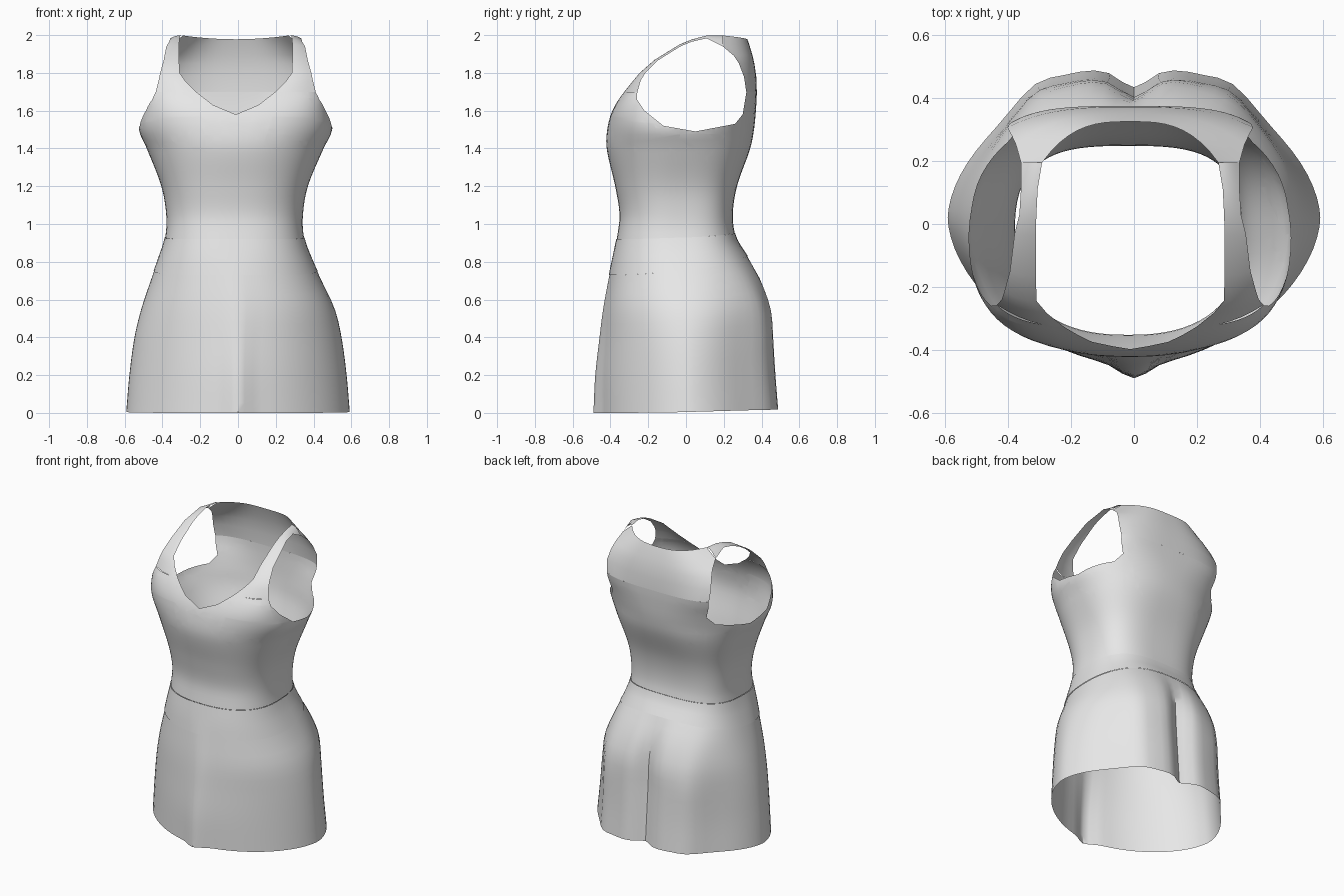
import bpy, bmesh, math
from mathutils import Vector

if "Cube" in bpy.data.objects:
    bpy.data.objects.remove(bpy.data.objects["Cube"])

COLS = 72
YOKE = 1.70      # height where the straps and back yoke start
fabric = bpy.data.materials.new("light_grey_fabric")
fabric.diffuse_color = (0.8, 0.8, 0.8, 1)
fabric.use_nodes = True
fabric.node_tree.nodes["Principled BSDF"].inputs["Base Color"].default_value = fabric.diffuse_color

# Body stations: height, half width, front y, back y,
# front roundness, back roundness, x offset
BODY = [
    (0.00, .592, -.450, .490, 1.75, 1.75, .000),
    (0.20, .575, -.450, .475, 1.75, 1.75, .000),
    (0.40, .548, -.437, .460, 1.85, 1.85, .000),
    (0.55, .512, -.425, .450, 2.0, 2.0, .000),
    (0.70, .452, -.405, .400, 2.15, 2.2, -.010),
    (0.83, .400, -.385, .325, 2.3, 2.5, -.016),
    (0.93, .367, -.365, .265, 2.4, 2.9, -.018),
    (1.05, .362, -.352, .248, 2.4, 3.1, -.018),
    (1.20, .388, -.375, .270, 2.4, 3.0, -.018),
    (1.40, .468, -.420, .340, 2.3, 2.5, -.015),
    (1.50, .512, -.417, .360, 2.5, 2.3, -.013),
    (1.60, .500, -.390, .370, 3.2, 2.7, -.012),
    (1.70, .480, -.330, .375, 4.0, 3.5, -.012),
    (1.80, .455, -.235, .370, 4.4, 3.9, -.010),
]


def station(z):
    """Smoothly interpolated body section at height z."""
    k = 0
    while k < len(BODY) - 2 and z > BODY[k + 1][0]:
        k += 1

    def slope(i, c):
        a, b = BODY[max(i - 1, 0)], BODY[min(i + 1, len(BODY) - 1)]
        return (b[c] - a[c]) / (b[0] - a[0])
    p, q = BODY[k], BODY[k + 1]
    h = q[0] - p[0]
    t = (z - p[0]) / h
    return [(2*t**3 - 3*t*t + 1) * p[c] + (t**3 - 2*t*t + t) * h * slope(k, c)
            + (3*t*t - 2*t**3) * q[c] + (t**3 - t*t) * h * slope(k + 1, c)
            for c in range(1, 7)]


def body_point(ang, z):
    half, front, back, nf, nb, off = station(z)
    c, s = math.cos(ang), math.sin(ang)
    n = nb if s > 0 else nf
    x = half * math.copysign(abs(c) ** (2 / n), c)
    y = (front + back) / 2 + (back - front) / 2 * math.copysign(abs(s) ** (2 / n), s)
    # centre back cleft, seat fullness and centre front pleat of the skirt
    low = max(0, 1 - z / .83)
    if s > 0:
        y -= .055 * min(1, low * 3) * math.exp(-(x / .06) ** 2)
        y += .022 * min(1, low * 2) * math.exp(-((abs(x) - .17) / .09) ** 2)
        y += .050 * min(1, low * 2) * math.exp(-((abs(x) - .31) / .09) ** 2)
    else:
        y -= .04 * low * math.exp(-(x / .06) ** 2)
    return Vector((x + off, y, z))


def body_y(x, back):
    """Body y at offset-free x on the yoke line."""
    half, f, b, nf, nb, _ = station(YOKE)
    n = nb if back else nf
    d = (b - f) / 2 * (1 - min(1, abs(x) / half) ** n) ** (1 / n)
    return (f + b) / 2 + (d if back else -d)


def body_x(y):
    """Body half width at y on the yoke line."""
    half, f, b, nf, nb, _ = station(YOKE)
    mid = (f + b) / 2
    n = nb if y > mid else nf
    return half * (1 - (abs(y - mid) / (b - f) * 2) ** n) ** (1 / n)


def loft(bottom, top, rows, swell=0.0):
    """Open tube following the body between two edge-height functions."""
    bm = bmesh.new()
    rings = []
    for r in range(rows + 1):
        t = r / rows
        ring = []
        for i in range(COLS):
            a = 2 * math.pi * i / COLS
            p = body_point(a, bottom(a) * (1 - t) + top(a) * t)
            ring.append(bm.verts.new((p.x * (1 + swell), p.y * (1 + swell), p.z)))
        rings.append(ring)
    for lo, hi in zip(rings, rings[1:]):
        for i in range(COLS):
            j = (i + 1) % COLS
            bm.faces.new((lo[i], lo[j], hi[j], hi[i]))
    return bm


def cut_opening(bm, outline, axes, region):
    """Cut a convex counter-clockwise outline out of the faces in a region."""
    u, v = axes
    sides = []
    for p, q in zip(outline, outline[1:] + outline[:1]):
        co, no = Vector(), Vector()
        co[u], co[v] = p
        no[u], no[v] = q[1] - p[1], p[0] - q[0]
        sides.append((co, no.normalized()))
    for co, no in sides:
        faces = [f for f in bm.faces if region(f.calc_center_median())]
        edges = {e for f in faces for e in f.edges}
        verts = {w for f in faces for w in f.verts}
        bmesh.ops.bisect_plane(bm, geom=faces + list(edges) + list(verts),
                               dist=1e-5, plane_co=co, plane_no=no)
    inside = []
    for f in bm.faces:
        c = f.calc_center_median()
        if region(c) and all((c - co).dot(no) < 0 for co, no in sides):
            inside.append(f)
    bmesh.ops.delete(bm, geom=inside, context='FACES')


def add_grid(bm, rows, flip=False):
    grid = [[bm.verts.new(p) for p in row] for row in rows]
    for lo, hi in zip(grid, grid[1:]):
        for i in range(len(lo) - 1):
            quad = (lo[i], lo[i + 1], hi[i + 1], hi[i])
            bm.faces.new(quad[::-1] if flip else quad)


def finish(bm, name):
    me = bpy.data.meshes.new(name)
    bm.to_mesh(me)
    bm.free()
    ob = bpy.data.objects.new(name, me)
    bpy.context.collection.objects.link(ob)
    me.materials.append(fabric)
    bpy.ops.object.select_all(action='DESELECT')
    ob.select_set(True)
    bpy.context.view_layer.objects.active = ob
    bpy.ops.object.shade_smooth_by_angle(angle=math.radians(40))


# Seam heights around the body, rising toward the back
def rear(a):
    return (1 + math.sin(a)) / 2


def hem(a):
    return .02 * rear(a) ** 2


def band_bottom(a):
    return .73 + .10 * rear(a) ** 2


def band_top(a):
    return .92 + .03 * rear(a) ** 2


# Skirt and waistband
finish(loft(hem, band_bottom, 14), "skirt")
finish(loft(band_bottom, band_top, 4, .008), "waistband")

# Bodice with neckline and lower armholes
OFF = -.012
bodice = loft(band_top, lambda a: YOKE, 24)
neck_half = [(.12, 1.63), (.21, YOKE), (.22, 1.75)]
neck = [(OFF, 1.58)] + [(x + OFF, z) for x, z in neck_half] \
    + [(-x + OFF, z) for x, z in reversed(neck_half)]
cut_opening(bodice, neck, (0, 2), lambda c: c.y < 0 and c.z > 1.4)
armhole = [(-.255, 1.75), (-.26, 1.66), (-.22, 1.60), (-.12, 1.52), (.05, 1.49),
           (.26, 1.53), (.30, 1.58), (.32, 1.70), (.322, 1.75)]
for side in (-1, 1):
    cut_opening(bodice, armhole, (1, 2), lambda c: c.x * side > .2 and c.z > 1.35)
finish(bodice, "bodice")

# Shoulder straps: armhole edge and neck edge, from chest to shoulder
strap = [((body_x(-.257), -.257, YOKE), (.21, body_y(.21, False), YOKE)),
         ((.408, -.240, 1.76), (.265, -.283, 1.755)),
         ((.400, -.215, 1.80), (.297, -.245, 1.80)),
         ((.382, -.150, 1.865), (.300, -.165, 1.870)),
         ((.367, -.030, 1.940), (.300, -.035, 1.950)),
         ((.352, .030, 1.965), (.298, .030, 1.977)),
         ((.347, .110, 1.983), (.294, .110, 1.998)),
         ((.347, .195, 1.940), (.280, .195, 1.998))]
for side, name in ((-1, "left_strap"), (1, "right_strap")):
    bm = bmesh.new()
    rows = []
    for outer, inner in strap:
        o, i = Vector(outer), Vector(inner)
        row = []
        for k in range(7):
            t = k / 6
            p = i.lerp(o, t)
            if o.z == YOKE:
                p.y = body_y(p.x, False)
            else:
                p.y = i.y + (o.y - i.y) * t ** 2
                p.z = i.z + (o.z - i.z) * t ** 2
            row.append((side * p.x + OFF, p.y, p.z))
        rows.append(row)
    add_grid(bm, rows, side < 0)
    finish(bm, name)

# Back yoke: armhole edge point and centre back point for each row
yoke = [((body_x(.319), .319, YOKE), (.375, YOKE)),
        ((.390, .307, 1.78), (.372, 1.78)),
        ((.376, .280, 1.85), (.362, 1.85)),
        ((.363, .252, 1.892), (.350, 1.90)),
        ((.347, .195, 1.940), (.335, 1.95)),
        ((.280, .195, 1.998), (.325, 1.978))]
bm = bmesh.new()
rows = []
for (ox, oy, oz), (cy, cz) in yoke:
    row = []
    for k in range(-10, 11):
        t = abs(k) / 10
        y = body_y(ox * t, True) if oz == YOKE else cy + (oy - cy) * t ** 3
        row.append((ox * k / 10 + OFF, y, cz + (oz - cz) * t ** 2))
    rows.append(row)
add_grid(bm, rows, True)
finish(bm, "back_yoke")
